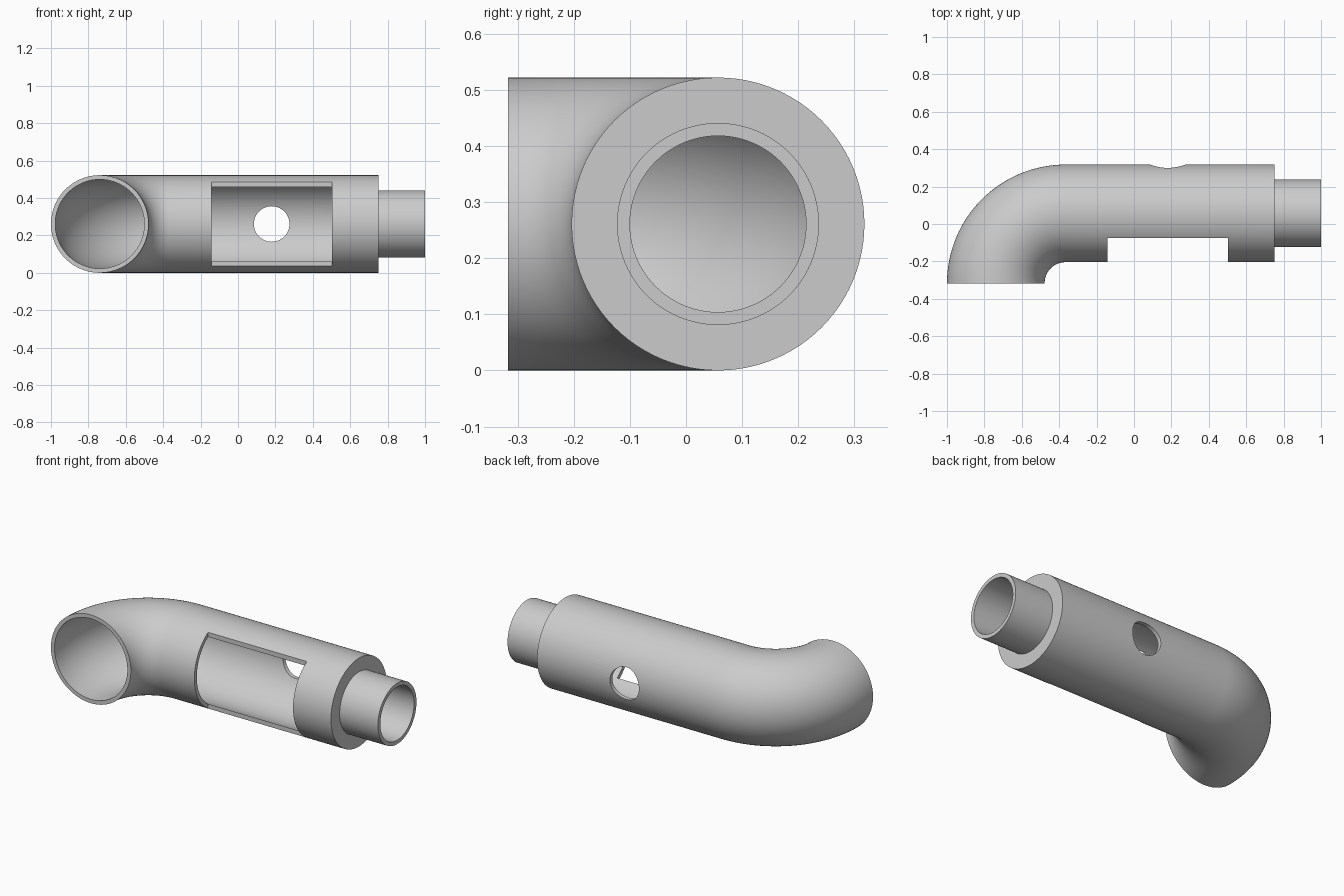
import bpy, bmesh
from math import sin, cos, pi, radians
from mathutils import Vector

if "Cube" in bpy.data.objects:
    bpy.data.objects.remove(bpy.data.objects["Cube"])

R, SPIGOT, WALL = 0.261, 0.18, 0.023        # body radius, spigot radius, wall
AXIS_Y, AXIS_Z, END_Y = 0.057, 0.261, -0.317
BEND = AXIS_Y - END_Y                       # bend centreline radius
BEND_X = -1 + R + BEND
SHOULDER, TIP = 0.75, 1.0
SIDES, STEPS = 96, 32

grey = bpy.data.materials.new("plain_grey")
grey.use_nodes = True
colour = (0.6, 0.6, 0.6, 1)
grey.diffuse_color = colour
grey.node_tree.nodes["Principled BSDF"].inputs["Base Color"].default_value = colour


def bend_sections(radius):
    """Centre, sideways direction and radius of each ring, open end first."""
    for i in range(STEPS + 1):
        a = pi / 2 * i / STEPS
        out = Vector((-cos(a), sin(a), 0))
        yield Vector((BEND_X, END_Y, AXIS_Z)) + out * BEND, out, radius


def straight_section(x, radius):
    return Vector((x, AXIS_Y, AXIS_Z)), Vector((0, 1, 0)), radius


# Elbow pipe: outer skin, stepped spigot, then the bore back to the open end
sections = list(bend_sections(R))
sections += [straight_section(x, r) for x, r in (
    (SHOULDER, R), (SHOULDER, SPIGOT), (TIP, SPIGOT), (TIP, SPIGOT - WALL),
    (SHOULDER - WALL, SPIGOT - WALL), (SHOULDER - WALL, R - WALL))]
sections += reversed(list(bend_sections(R - WALL)))

bm = bmesh.new()
up = Vector((0, 0, 1))
rings = []
for centre, out, radius in sections:
    angles = [2 * pi * k / SIDES for k in range(SIDES)]
    rings.append([bm.verts.new(centre + (out * cos(t) + up * sin(t)) * radius)
                  for t in angles])
for i, ring in enumerate(rings):
    after = rings[(i + 1) % len(rings)]
    for k in range(SIDES):
        n = (k + 1) % SIDES
        bm.faces.new((ring[k], ring[n], after[n], after[k]))
bmesh.ops.recalc_face_normals(bm, faces=bm.faces)
mesh = bpy.data.meshes.new("elbow_pipe")
bm.to_mesh(mesh)
bm.free()
mesh.materials.append(grey)
pipe = bpy.data.objects.new("elbow_pipe", mesh)
bpy.context.collection.objects.link(pipe)

# Front window cutter
bpy.ops.mesh.primitive_cube_add(size=1, location=(0.18, -0.275, AXIS_Z))
window = bpy.context.object
window.name = "window_cutter"
window.scale = (0.645, 0.4, 0.8)

# Round back hole cutter
bpy.ops.mesh.primitive_cylinder_add(vertices=64, radius=0.095, depth=0.3,
                                    location=(0.18, 0.32, AXIS_Z),
                                    rotation=(radians(90), 0, 0))
hole = bpy.context.object
hole.name = "hole_cutter"

bpy.ops.object.select_all(action="DESELECT")
bpy.context.view_layer.objects.active = pipe
pipe.select_set(True)
for cutter in (window, hole):
    cutter.hide_render = True
    cut = pipe.modifiers.new(cutter.name, "BOOLEAN")
    cut.operation, cut.solver, cut.object = "DIFFERENCE", "EXACT", cutter
    bpy.ops.object.modifier_apply(modifier=cut.name)
    bpy.data.objects.remove(cutter)

bpy.ops.object.shade_smooth_by_angle(angle=radians(30))
